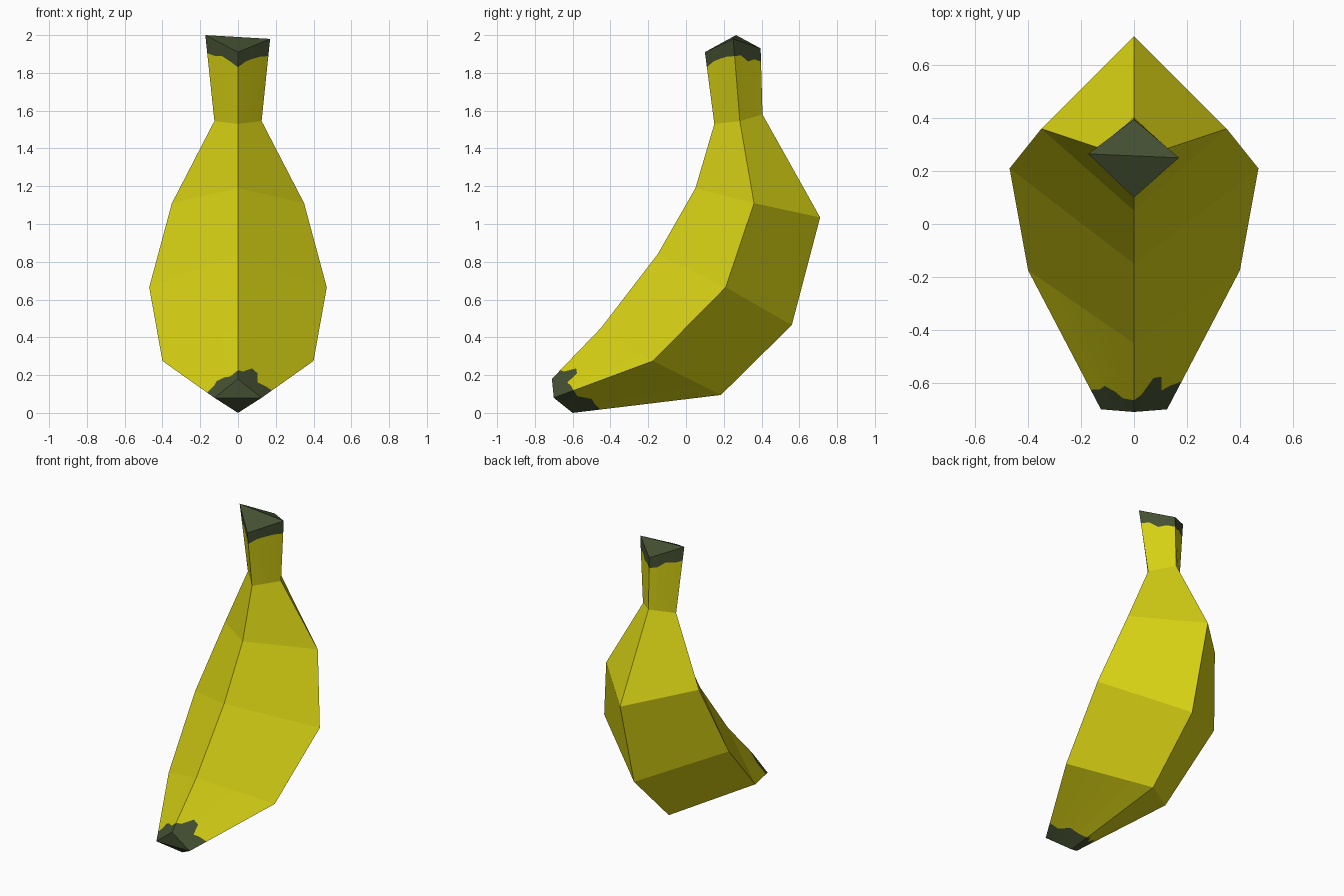
import bpy, bmesh
from mathutils import Vector

if "Cube" in bpy.data.objects:
    bpy.data.objects.remove(bpy.data.objects["Cube"])


def material(name, rgb):
    m = bpy.data.materials.new(name)
    m.diffuse_color = (*rgb, 1)
    m.use_nodes = True
    m.node_tree.nodes["Principled BSDF"].inputs["Base Color"].default_value = m.diffuse_color
    return m


def ring(x, front, side, back):
    """Diamond cross-section: front, right, back, left corners."""
    return [Vector((0, *front)), Vector((x, *side)),
            Vector((0, *back)), Vector((-x, *side))]


# Cross-sections from stem top to blossom end: half width, then (y, z) corners
rings = [
    ring(0.17, (0.10, 1.91), (0.25, 1.98), (0.395, 1.93)),
    ring(0.125, (0.15, 1.53), (0.285, 1.545), (0.405, 1.58)),
    ring(0.35, (0.05, 1.19), (0.36, 1.11), (0.71, 1.035)),
    ring(0.47, (-0.15, 0.84), (0.21, 0.665), (0.56, 0.465)),
    ring(0.40, (-0.45, 0.45), (-0.175, 0.275), (0.185, 0.095)),
    ring(0.125, (-0.71, 0.18), (-0.70, 0.08), (-0.60, 0.0)),
]
rings[0][3] = Vector((-0.173, 0.265, 2.0))   # slightly uneven stem cut

# Ragged edge of the dark tips: (position across side, depth) per side
stem_edge = [
    [(0, .21), (.25, .17), (.5, .17), (.75, .18), (1, .21)],
    [(0, .21), (.25, .18), (.5, .24), (.75, .19), (1, .20)],
    [(0, .20), (.25, .22), (.5, .17), (.75, .21), (1, .21)],
    [(0, .21), (.25, .20), (.5, .16), (.75, .18), (1, .21)],
]
end_edge = [
    [(0, .17), (.15, .21), (.33, .36), (.48, .33), (.6, .18), (.78, .20), (1, .20)],
    [(0, .20), (.25, .17), (.5, .23), (.75, .20), (1, .19)],
    [(0, .19), (.25, .21), (.5, .16), (.75, .22), (1, .14)],
    [(0, .14), (.25, .17), (.4, .22), (.6, .20), (.75, .15), (1, .17)],
]

bm = bmesh.new()


def face(points, mat):
    f = bm.faces.new([bm.verts.new(p) for p in points])
    f.material_index = mat
    f.smooth = False


def tip_side(upper, lower, i, edge, dark_on_top):
    """One side of an end section, cut into columns along the ragged edge."""
    j = (i + 1) % 4
    cols = []
    for u, t in edge:
        a, b = upper[i].lerp(upper[j], u), lower[i].lerp(lower[j], u)
        cols.append((a, a.lerp(b, t if dark_on_top else 1 - t), b))
    for (a, m, b), (a2, m2, b2) in zip(cols, cols[1:]):
        face([m, m2, a2, a], int(dark_on_top))
        face([b, b2, m2, m], int(not dark_on_top))


for i in range(4):
    j = (i + 1) % 4
    # Stem and blossom end
    tip_side(rings[0], rings[1], i, stem_edge[i], True)
    tip_side(rings[4], rings[5], i, end_edge[i], False)
    # Body
    for up, lo in zip(rings[1:4], rings[2:5]):
        face([lo[i], lo[j], up[j], up[i]], 0)

# Folded caps
f, r, b, l = rings[0]
face([f, r, l], 1)
face([r, b, l], 1)
f, r, b, l = rings[-1]
face([f, l, r], 1)
face([r, l, b], 1)

bmesh.ops.remove_doubles(bm, verts=bm.verts[:], dist=0.0001)
mesh = bpy.data.meshes.new("banana")
bm.to_mesh(mesh)
bm.free()
mesh.materials.append(material("peel_yellow", (0.68, 0.64, 0.007)))
mesh.materials.append(material("tip_dark_green", (0.058, 0.08, 0.032)))
bpy.context.collection.objects.link(bpy.data.objects.new("banana", mesh))
